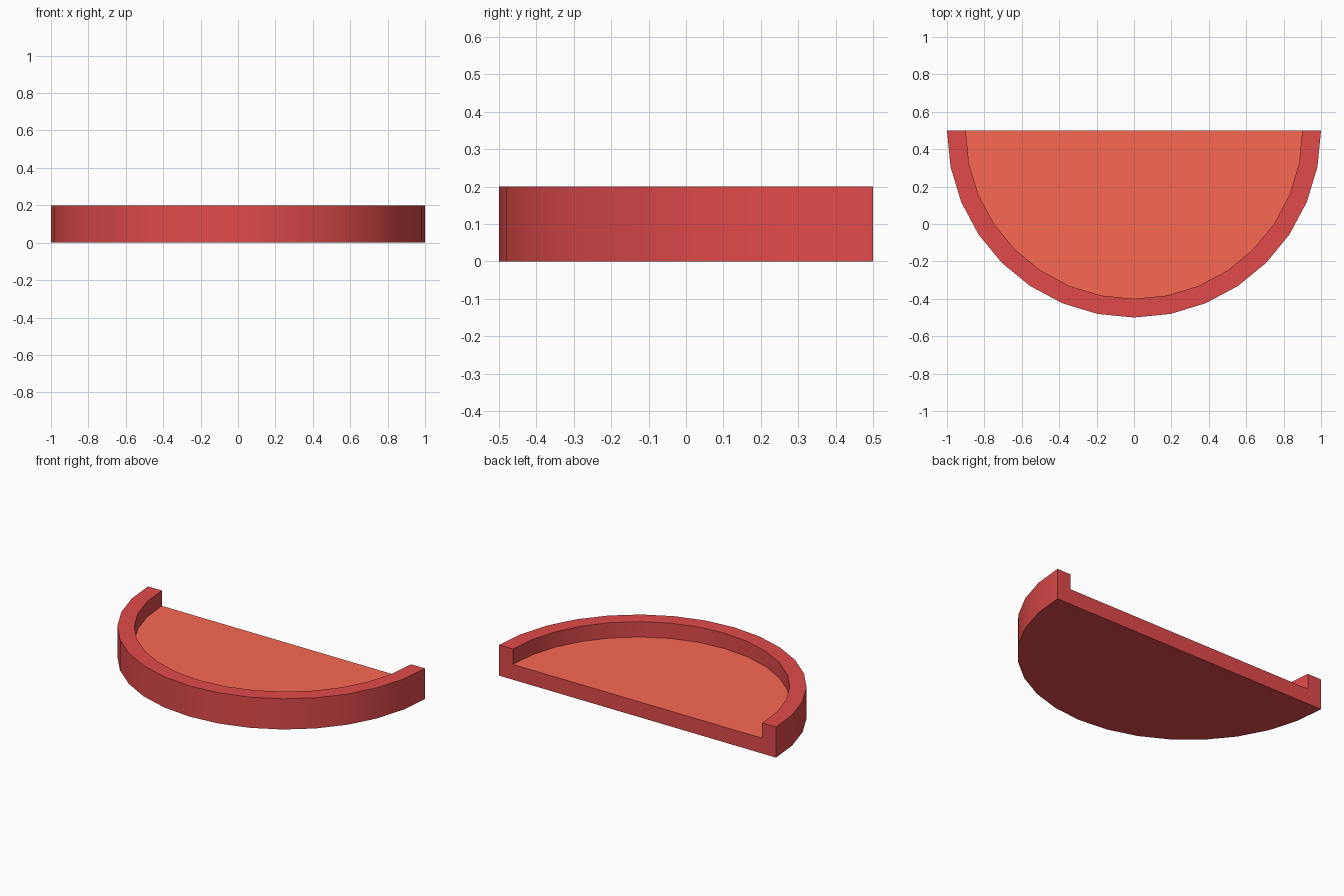
import bpy, bmesh
from math import sin, cos, pi

if "Cube" in bpy.data.objects:
    bpy.data.objects.remove(bpy.data.objects["Cube"])

SEG = 16
R_OUT, R_IN = 1.0, 0.9
H, FLOOR = 0.2, 0.1
CY = 0.5


def material(name, color):
    m = bpy.data.materials.new(name)
    m.diffuse_color = color
    m.use_nodes = True
    m.node_tree.nodes["Principled BSDF"].inputs["Base Color"].default_value = m.diffuse_color
    return m


# Half-round tray: solid base, raised curved rim, open straight back
bm = bmesh.new()


def arc(r, z):
    return [bm.verts.new((-r * cos(pi * i / SEG), CY - r * sin(pi * i / SEG), z))
            for i in range(SEG + 1)]


bottom, top = arc(R_OUT, 0), arc(R_OUT, H)
rim, floor = arc(R_IN, H), arc(R_IN, FLOOR)
for a, b in ((bottom, top), (top, rim), (rim, floor)):
    for i in range(SEG):
        bm.faces.new((a[i], a[i + 1], b[i + 1], b[i]))

# Recessed floor, underside and flat back
floor_face = bm.faces.new(floor)
floor_face.material_index = 1
bm.faces.new(bottom[::-1])
bm.faces.new((bottom[0], top[0], rim[0], floor[0],
              floor[-1], rim[-1], top[-1], bottom[-1]))
bmesh.ops.recalc_face_normals(bm, faces=bm.faces)

mesh = bpy.data.meshes.new("half_round_tray")
bm.to_mesh(mesh)
bm.free()
mesh.materials.append(material("rim_red", (0.75, 0.07, 0.07, 1)))
mesh.materials.append(material("floor_orange", (0.95, 0.14, 0.085, 1)))
tray = bpy.data.objects.new("half_round_tray", mesh)
bpy.context.collection.objects.link(tray)

# Smooth curved walls, crisp edges
bpy.context.view_layer.objects.active = tray
tray.select_set(True)
bpy.ops.object.shade_smooth_by_angle(angle=pi / 6)
